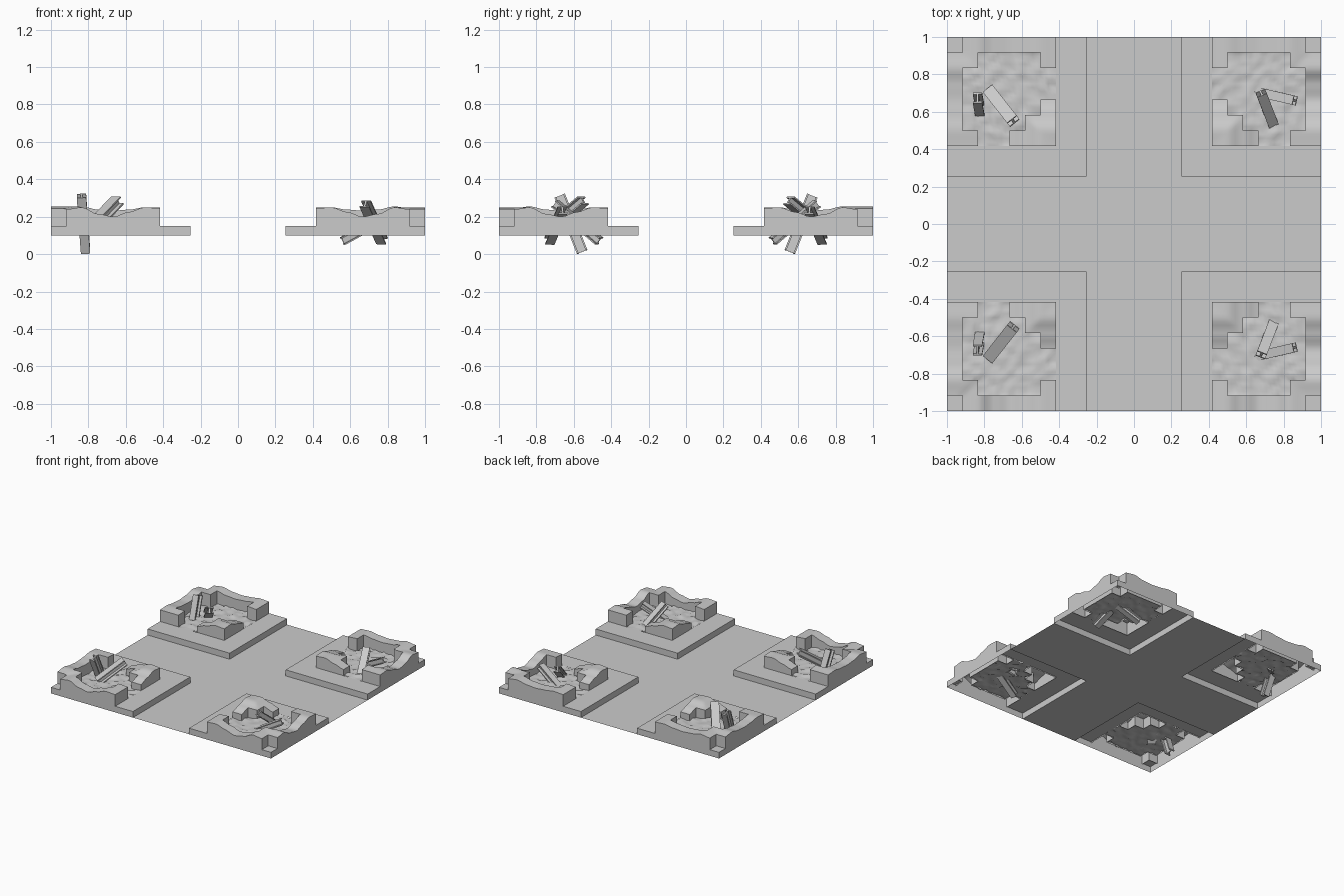
import bpy, bmesh, math
from mathutils import Vector, Matrix, noise

if "Cube" in bpy.data.objects:
    bpy.data.objects.remove(bpy.data.objects["Cube"])

ROAD, PAVE, CURB, CELL, N = 0.10, 0.15, 0.255, 1 / 12, 4
START = 5 * CELL                      # inner edge of each ruin plot (7 x 7 cells)
QUADS = [(-1, -1), (1, -1), (-1, 1), (1, 1)]
DEEP = [.245, .25, .225, .2, .215, .25, .24, .25]
SHALLOW = [.245, .25, .238, .232, .238, .255, .245, .25]

# cells occupied by hollow walls
WALL = {(i, 6) for i in range(6)} | {(6, j) for j in range(6)}
WALL |= {(0, 0), (1, 0), (2, 0), (0, 1), (1, 1), (0, 2), (0, 5), (5, 0), (5, 5)}


def face(bm, pts, toward):
    """Add a face whose normal points along the given direction."""
    f = bm.faces.new([bm.verts.new(p) for p in pts])
    f.normal_update()
    if f.normal.dot(Vector(toward)) < 0:
        f.normal_flip()


def finish(bm, name, angle=None):
    bmesh.ops.remove_doubles(bm, verts=bm.verts, dist=1e-5)
    me = bpy.data.meshes.new(name)
    bm.to_mesh(me)
    bm.free()
    ob = bpy.data.objects.new(name, me)
    bpy.context.collection.objects.link(ob)
    if angle:
        bpy.ops.object.select_all(action='DESELECT')
        bpy.context.view_layer.objects.active = ob
        ob.select_set(True)
        bpy.ops.object.shade_smooth_by_angle(angle=math.radians(angle))
    return ob


def sample(tab, t):
    k = min(int(t), len(tab) - 2)
    f = t - k
    f = f * f * (3 - 2 * f)
    return tab[k] * (1 - f) + tab[k + 1] * f


def wall_top(u, v, sx, sy):
    """Broken wall height at plot coordinates in cells."""
    if max(u, v) <= 3:
        return sample(DEEP, max(u, v))
    along_x = v >= u
    deep = sy < 0 if along_x else sx > 0
    return sample(DEEP if deep else SHALLOW, min(u, v))


def rect(bm, x0, x1, y0, y1, z):
    face(bm, [(x0, y0, z), (x1, y0, z), (x1, y1, z), (x0, y1, z)], (0, 0, 1))


# crossing roads
bm = bmesh.new()
rect(bm, -1, 1, -CURB, CURB, ROAD)
for s in (-1, 1):
    rect(bm, -CURB, CURB, s * CURB, s, ROAD)
finish(bm, "road")

for n, (sx, sy) in enumerate(QUADS):
    def P(u, v, z):
        return (sx * (START + u * CELL), sy * (START + v * CELL), z)

    # pavement with curb and outer skirt
    bm = bmesh.new()
    c = (CURB - START) / CELL
    for u0, u1, v0, v1 in ((c, 0, c, 7), (0, 7, c, 0), (6, 7, 6, 7)):
        face(bm, [P(u0, v0, PAVE), P(u1, v0, PAVE), P(u1, v1, PAVE), P(u0, v1, PAVE)], (0, 0, 1))
    for a, b, e, d in ((c, 7, c, -1), (c, 0, 7, 1), (6, 7, 7, 1)):
        face(bm, [P(a, e, ROAD), P(b, e, ROAD), P(b, e, PAVE), P(a, e, PAVE)], (0, sy * d, 0))
        face(bm, [P(e, a, ROAD), P(e, b, ROAD), P(e, b, PAVE), P(e, a, PAVE)], (sx * d, 0, 0))
    finish(bm, f"pavement_{n}")

    # ruined hollow walls
    bm = bmesh.new()

    def T(u, v):
        return P(u, v, wall_top(u, v, sx, sy))

    for i, j in WALL:
        for a in range(N):
            for b in range(N):
                u, v, w = i + a / N, j + b / N, 1 / N
                face(bm, [T(u, v), T(u + w, v), T(u + w, v + w), T(u, v + w)], (0, 0, 1))
        for di, dj in ((1, 0), (-1, 0), (0, 1), (0, -1)):
            if (i + di, j + dj) in WALL:
                continue
            foot = ROAD if max(i + di, j + dj) == 7 else PAVE - .01
            for k in range(N):
                t0, t1 = k / N, (k + 1) / N
                if di:
                    e = i + (di > 0)
                    q = [(e, j + t0), (e, j + t1)]
                else:
                    e = j + (dj > 0)
                    q = [(i + t0, e), (i + t1, e)]
                face(bm, [P(*q[0], foot), P(*q[1], foot), T(*q[1]), T(*q[0])],
                     (sx * di, sy * dj, 0))
    finish(bm, f"ruined_walls_{n}", 35)

    # bumpy rubble floor between the walls
    bm = bmesh.new()

    def R(u, v):
        h = noise.noise(Vector((u * 2.3, v * 2.3, 1.7))) * .012
        h += noise.noise(Vector((u * 5.1, v * 5.1, 7.3))) * .006
        return P(u, v, PAVE + h)

    for i in range(6):
        for j in range(6):
            if (i, j) in WALL:
                continue
            for a in range(N):
                for b in range(N):
                    u, v, w = i + a / N, j + b / N, 1 / N
                    face(bm, [R(u, v), R(u + w, v), R(u + w, v + w), R(u, v + w)], (0, 0, 1))
    finish(bm, f"rubble_floor_{n}", 60)


def beam(name, a, b, width, depth, side):
    """I-section girder from a to b; side is the flange width direction."""
    a, b = Vector(a), Vector(b)
    z = (b - a).normalized()
    x = Vector(side)
    x = (x - z * x.dot(z)).normalized()
    y = z.cross(x)
    w, d, t, f = width / 2, depth / 2, width * .1, depth * .16
    half = [(w, -d), (w, -d + f), (t, -d + f), (t, d - f), (w, d - f), (w, d)]
    prof = half + [(-p, q) for p, q in reversed(half)]
    bm = bmesh.new()
    lo, hi = ([bm.verts.new(o + x * p + y * q) for p, q in prof] for o in (a, b))
    m = len(prof)
    for k in range(m):
        bm.faces.new((lo[k], lo[(k + 1) % m], hi[(k + 1) % m], hi[k]))
    bm.faces.new(lo[::-1])
    bm.faces.new(hi)
    bmesh.ops.recalc_face_normals(bm, faces=bm.faces)
    finish(bm, name)


# fallen girders, mirrored front to back
for s, tag in ((-1, "front"), (1, "back")):
    beam(f"upright_girder_{tag}", (-.815, s * .555, .012), (-.837, s * .675, .312), .05, .06, (1, 0, 0))
    beam(f"leaning_girder_{tag}", (-.775, s * .715, .15), (-.645, s * .55, .287), .065, .05, (.165, s * .13, 0))
    beam(f"long_girder_{tag}", (.77, s * .465, .07), (.68, s * .70, .27), .055, .045, (.24, s * .1, 0))
    beam(f"low_girder_{tag}", (.56, s * .73, .07), (.86, s * .66, .235), .05, .045, (.06, s * .3, 0))
